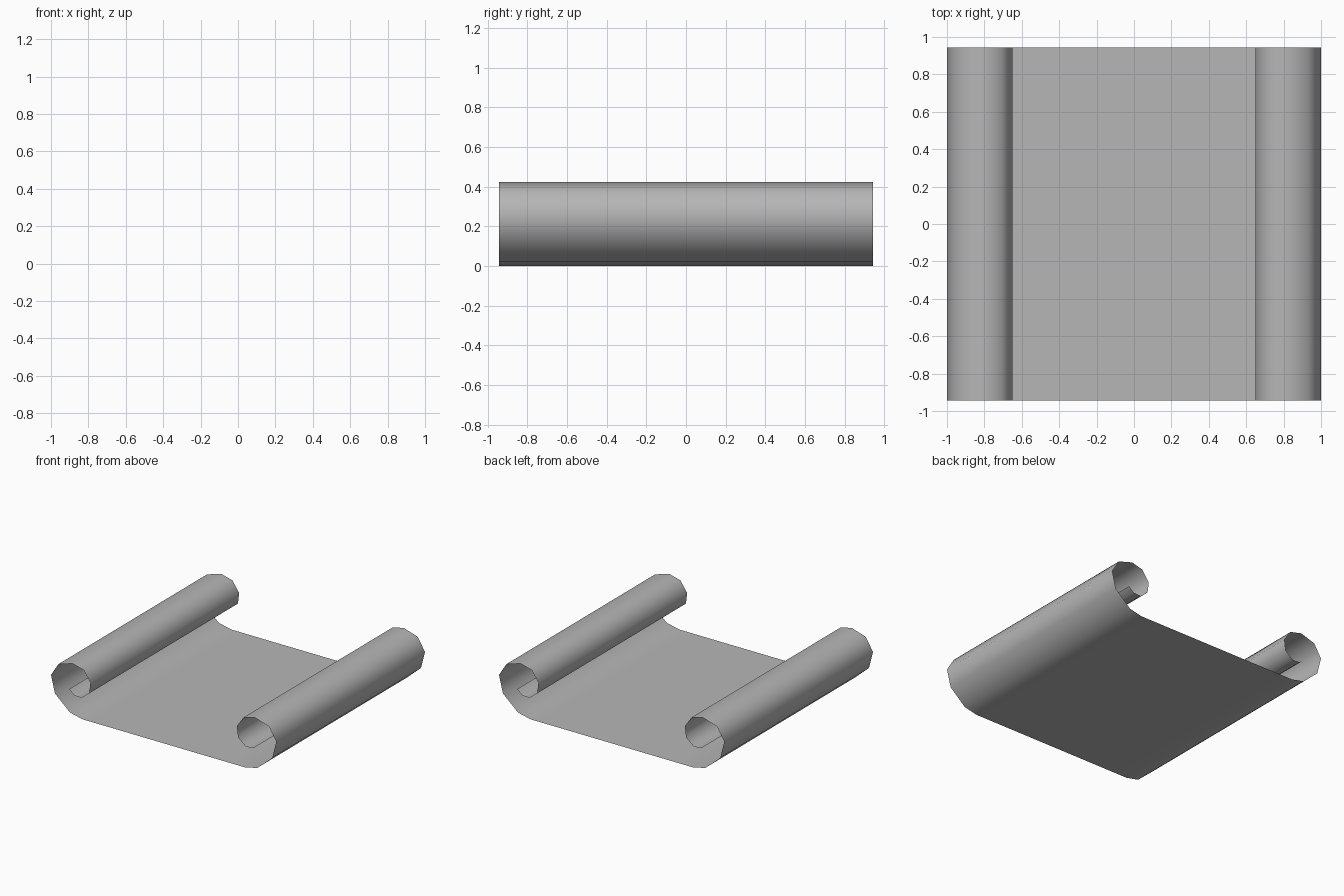
import bpy, bmesh

if "Cube" in bpy.data.objects:
    bpy.data.objects.remove(bpy.data.objects["Cube"])

HALF_DEPTH = 0.943

# Half profile (x, z): flat sheet outward, then curling up and inward
half = [(0.62, 0.0), (0.72, 0.0), (0.83, 0.024), (0.965, 0.142), (1.0, 0.28),
        (0.935, 0.385), (0.81, 0.423), (0.71, 0.398), (0.65, 0.312),
        (0.661, 0.224), (0.73, 0.168), (0.795, 0.173), (0.84, 0.21)]
profile = [(-x, z) for x, z in reversed(half)] + half

# Single thin sheet swept along y
bm = bmesh.new()
front = [bm.verts.new((x, -HALF_DEPTH, z)) for x, z in profile]
back = [bm.verts.new((x, HALF_DEPTH, z)) for x, z in profile]
for i in range(len(profile) - 1):
    face = bm.faces.new((front[i], front[i + 1], back[i + 1], back[i]))
    face.smooth = True

mesh = bpy.data.meshes.new("scroll_sheet")
bm.to_mesh(mesh)
bm.free()

# Mid-grey sheet material
grey = bpy.data.materials.new("sheet_grey")
grey.diffuse_color = (0.47, 0.47, 0.47, 1.0)
grey.use_nodes = True
grey.node_tree.nodes["Principled BSDF"].inputs["Base Color"].default_value = grey.diffuse_color
mesh.materials.append(grey)

scroll = bpy.data.objects.new("scroll_sheet", mesh)
bpy.context.collection.objects.link(scroll)
